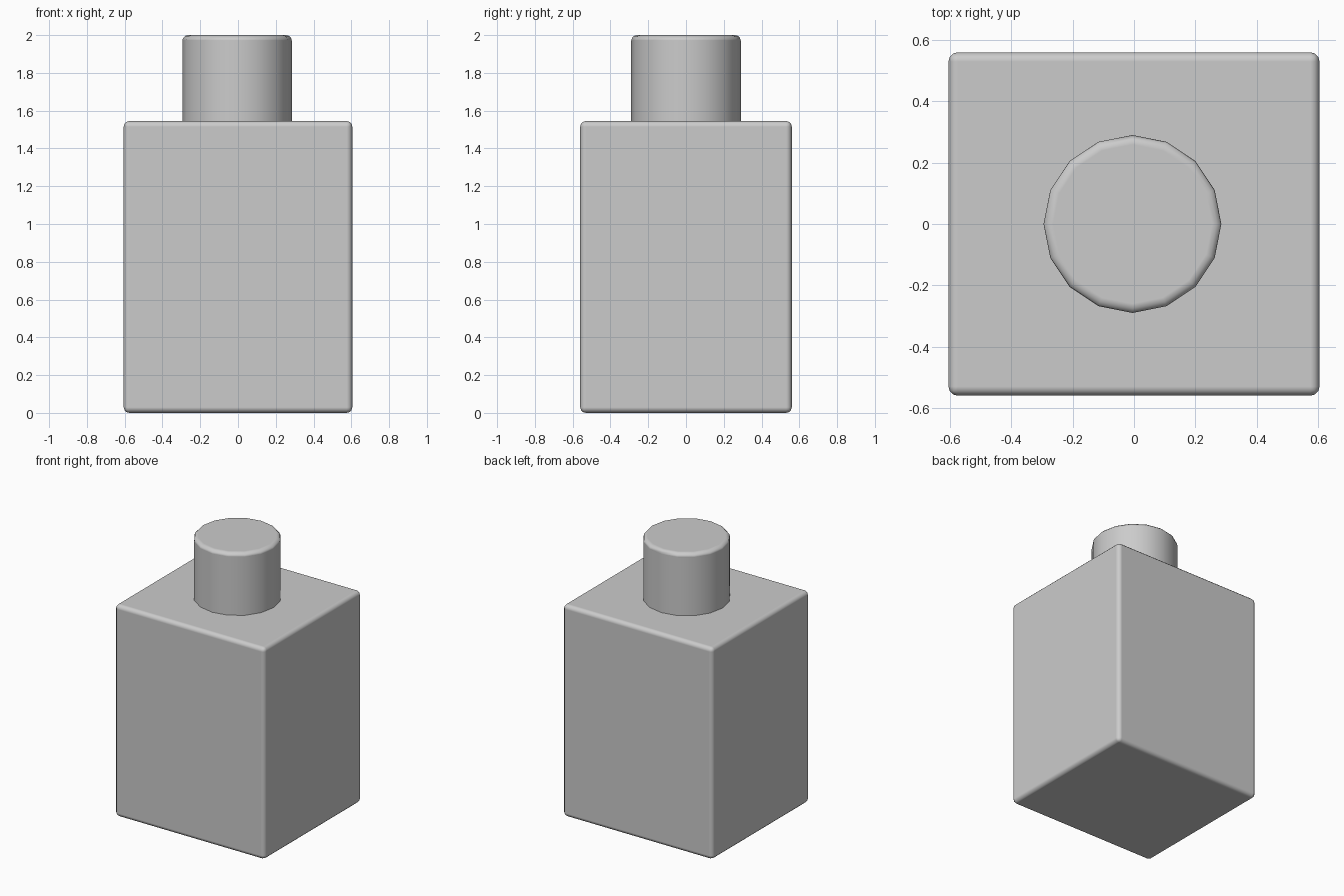
import bpy
import math

if "Cube" in bpy.data.objects:
    bpy.data.objects.remove(bpy.data.objects["Cube"])


def finish(obj, name, width):
    """Name a part, round its sharp edges and shade it smooth."""
    obj.name = name
    bpy.ops.object.transform_apply(location=False, rotation=False, scale=True)
    bpy.ops.object.shade_smooth()
    bevel = obj.modifiers.new("rounded_edges", 'BEVEL')
    bevel.width = width
    bevel.segments = 3
    bevel.limit_method = 'ANGLE'
    bevel.angle_limit = math.radians(40)
    bevel.harden_normals = True
    return obj


# Bottle body: rectangular block with small rounded edges
BODY_TOP = 1.545
bpy.ops.mesh.primitive_cube_add(size=1, location=(0, 0, BODY_TOP / 2))
body = bpy.context.object
body.scale = (1.21, 1.12, BODY_TOP)
finish(body, "bottle_body", 0.03)

# Cap: 16-sided cylinder, its base sunk slightly into the body
CAP_BASE = 1.51
bpy.ops.mesh.primitive_cylinder_add(
    vertices=16, radius=0.29, depth=2 - CAP_BASE,
    location=(-0.005, 0, (2 + CAP_BASE) / 2))
finish(bpy.context.object, "bottle_cap", 0.03)
